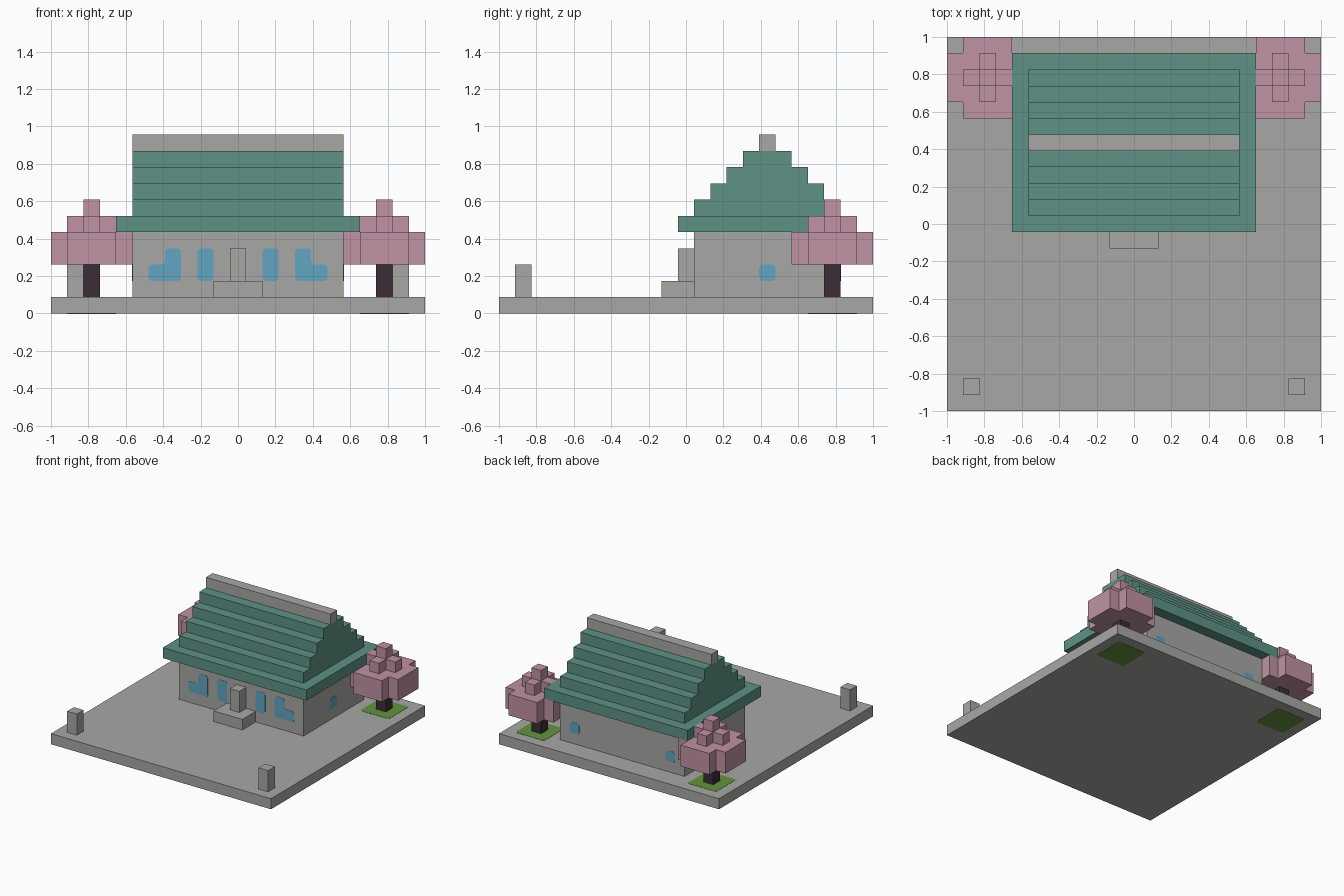
import bpy
import bmesh
from mathutils import Vector

if "Cube" in bpy.data.objects:
    bpy.data.objects.remove(bpy.data.objects["Cube"])

U = 2 / 23          # one block of the building grid
T = 0.02            # plate thickness in blocks


def material(name, rgb):
    m = bpy.data.materials.new(name)
    m.diffuse_color = (*rgb, 1)
    m.use_nodes = True
    m.node_tree.nodes["Principled BSDF"].inputs["Base Color"].default_value = m.diffuse_color
    return m


STONE = material("stone grey", (0.39, 0.39, 0.38))
ROOF = material("roof green", (0.112, 0.287, 0.238))
BLOSSOM = material("blossom pink", (0.527, 0.287, 0.366))
BARK = material("dark bark", (0.044, 0.027, 0.039))
GLASS = material("window blue", (0.122, 0.381, 0.539))
GRASS = material("grass green", (0.127, 0.296, 0.048))

# where (outline a, outline b, depth) go for each plane
PLANES = {"XY": lambda a, b, d: (a, b, d),
          "XZ": lambda a, b, d: (a, d, b),
          "YZ": lambda a, b, d: (d, a, b)}


def prism(name, outline, plane, lo, hi, mat, rounding=0):
    """Extrude an outline (in blocks) from depth lo to depth hi."""
    bm = bmesh.new()
    place = PLANES[plane]
    verts = [bm.verts.new(Vector(place(a, b, lo)) * U) for a, b in outline]
    bm.faces.new(verts)
    if rounding:
        bmesh.ops.bevel(bm, geom=bm.verts[:], offset=rounding * U, segments=2,
                        profile=0.5, affect='VERTICES')
    ext = bmesh.ops.extrude_face_region(bm, geom=bm.faces[:])
    moved = [g for g in ext["geom"] if isinstance(g, bmesh.types.BMVert)]
    bmesh.ops.translate(bm, verts=moved, vec=Vector(place(0, 0, hi - lo)) * U)
    bmesh.ops.recalc_face_normals(bm, faces=bm.faces[:])
    me = bpy.data.meshes.new(name)
    bm.to_mesh(me)
    bm.free()
    me.materials.append(mat)
    ob = bpy.data.objects.new(name, me)
    bpy.context.collection.objects.link(ob)
    return ob


def rect(a0, a1, b0, b1):
    return [(a0, b0), (a1, b0), (a1, b1), (a0, b1)]


def box(name, x, y, z, mat):
    return prism(name, rect(*x, *y), "XY", *z, mat)


def cross(cx, cy, arm, half):
    """Plus-shaped outline around a centre."""
    quarter = [(arm, -half), (arm, half), (half, half)]
    pts = []
    for _ in range(4):
        pts += [(cx + a, cy + b) for a, b in quarter]
        quarter = [(-b, a) for a, b in quarter]
    return pts


# ground slab and house body
box("base_slab", (-11.5, 11.5), (-11.5, 11.5), (0, 1), STONE)
box("house_walls", (-6.5, 6.5), (0.5, 9.5), (1, 5), STONE)

# stepped roof
box("roof_eaves", (-7.5, 7.5), (-0.5, 10.5), (5, 6), ROOF)
left, right = [], []
for i in range(4):
    left += [(0.5 + i, 6 + i), (0.5 + i, 7 + i)]
    right += [(9.5 - i, 6 + i), (9.5 - i, 7 + i)]
prism("roof_steps", left + right[::-1], "YZ", -6.5, 6.5, ROOF)
box("roof_ridge", (-6.5, 6.5), (4.5, 5.5), (10, 11), STONE)

# entrance
box("door_step", (-1.5, 1.5), (-1.5, 0.5), (1, 2), STONE)
box("door_pillar", (-0.5, 0.5), (-0.5, 0.5), (2, 4), STONE)

# everything that repeats on both sides
R = 0.22
corner_shape = [(3.5, 2), (5.5, 2), (5.5, 3), (4.5, 3), (4.5, 4), (3.5, 4)]
for side, s in (("left", -1), ("right", 1)):
    # front gate post
    box(f"{side}_gate_post", sorted((9.5 * s, 10.5 * s)), (-10.5, -9.5), (1, 3), STONE)

    # windows
    slim = [(s * a, b) for a, b in rect(1.5, 2.5, 2, 4)]
    corner = [(s * a, b) for a, b in corner_shape]
    back = [(s * a, b) for a, b in rect(4.5, 5.5, 2, 3)]
    prism(f"{side}_slim_window", slim, "XZ", 0.5 - T, 0.5, GLASS, R)
    prism(f"{side}_corner_window", corner, "XZ", 0.5 - T, 0.5, GLASS, R)
    prism(f"{side}_back_window", back, "XZ", 9.5, 9.5 + T, GLASS, R)
    prism(f"{side}_side_window", rect(4.5, 5.5, 2, 3), "YZ",
          6.5 * s, (6.5 + T) * s, GLASS, R)

    # blossom tree
    cx, cy = 9 * s, 9
    plot = rect(cx - 1.5, cx + 1.5, cy - 1.5, cy + 1.5)
    prism(f"{side}_grass_top", plot, "XY", 1, 1 + T, GRASS, R)
    prism(f"{side}_grass_underside", plot, "XY", -T, 0, GRASS, R)
    tip_x, tip_y = (cx - 0.5, cx + 0.5), (cy - 0.5, cy + 0.5)
    box(f"{side}_tree_trunk", tip_x, tip_y, (1, 3), BARK)
    prism(f"{side}_lower_foliage", cross(cx, cy, 2.5, 1.5), "XY", 3, 5, BLOSSOM)
    prism(f"{side}_upper_foliage", cross(cx, cy, 1.5, 0.5), "XY", 5, 6, BLOSSOM)
    box(f"{side}_foliage_tip", tip_x, tip_y, (6, 7), BLOSSOM)
